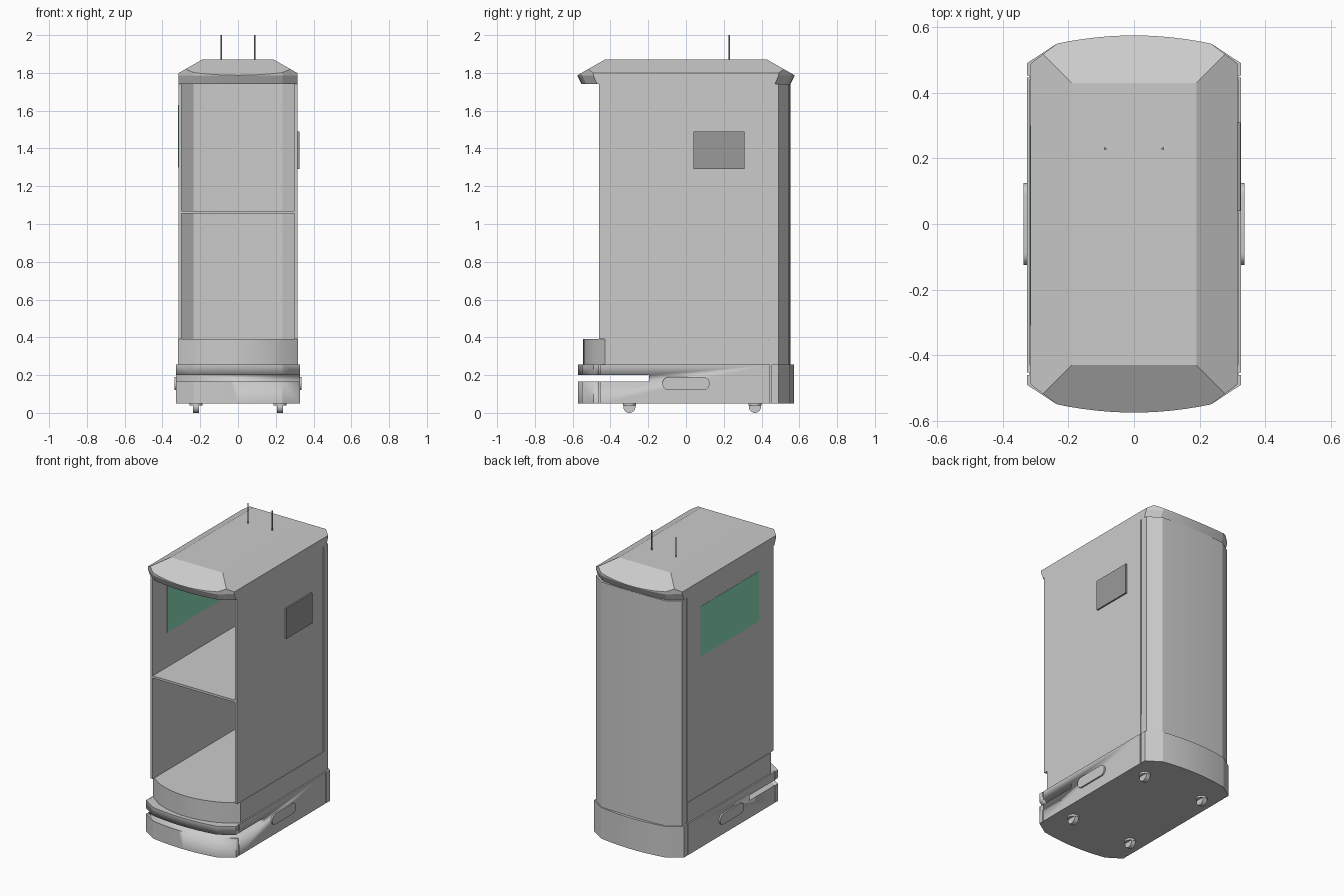
import bpy, bmesh, math
from mathutils import Matrix, Vector

if "Cube" in bpy.data.objects:
    bpy.data.objects.remove(bpy.data.objects["Cube"])


def finish(name, bm, mat=None, angle=15):
    bmesh.ops.recalc_face_normals(bm, faces=bm.faces[:])
    me = bpy.data.meshes.new(name)
    bm.to_mesh(me)
    bm.free()
    ob = bpy.data.objects.new(name, me)
    bpy.context.collection.objects.link(ob)
    if mat:
        me.materials.append(mat)
    bpy.ops.object.select_all(action='DESELECT')
    ob.select_set(True)
    bpy.context.view_layer.objects.active = ob
    bpy.ops.object.shade_smooth_by_angle(angle=math.radians(angle))
    return ob


def material(name, col):
    m = bpy.data.materials.new(name)
    m.diffuse_color = (*col, 1)
    m.use_nodes = True
    m.node_tree.nodes["Principled BSDF"].inputs["Base Color"].default_value = m.diffuse_color
    return m


def bow(y_edge, y_mid, half=0.235, n=6):
    """Half of a shallow bow, from its corner to the centre line."""
    return [(half * (1 - i / n), y_mid + (y_edge - y_mid) * (1 - i / n) ** 2)
            for i in range(n + 1)]


def mirrored(half):
    """Complete a right-hand half outline with its left-hand copy."""
    return half + [(-x, y) for x, y in reversed(half) if abs(x) > 1e-5]


def loft(loop, rings):
    """Closed solid through (z, y scale) copies of an outline."""
    bm = bmesh.new()
    vs = [[bm.verts.new((x, y * s, z)) for x, y in loop] for z, s in rings]
    n = len(loop)
    for a, b in zip(vs, vs[1:]):
        for i in range(n):
            bm.faces.new((a[i], a[(i + 1) % n], b[(i + 1) % n], b[i]))
    bm.faces.new(vs[0])
    bm.faces.new(vs[-1])
    return bm


def prism(name, loop, z0, z1, mat=None):
    return finish(name, loft(loop, [(z0, 1), (z1, 1)]), mat)


def box(name, lo, hi, mat=None):
    return prism(name, [(lo[0], lo[1]), (hi[0], lo[1]), (hi[0], hi[1]), (lo[0], hi[1])],
                 lo[2], hi[2], mat)


def cylinder(name, r, depth, loc, axis='Z', mat=None, segs=32):
    bm = bmesh.new()
    m = Matrix.Translation(loc)
    if axis == 'X':
        m = m @ Matrix.Rotation(math.pi / 2, 4, 'Y')
    bmesh.ops.create_cone(bm, cap_ends=True, segments=segs, radius1=r, radius2=r,
                          depth=depth, matrix=m)
    return finish(name, bm, mat, 30)


dark = material("dark_grey", (0.32, 0.32, 0.32))
green = material("green_display", (0.25, 0.70, 0.48))

# Lower base with side panel seams
W, G = 0.327, 0.318
front = bow(-0.55, -0.572)[::-1]
base_half = front + [(W, -0.49), (W, -0.46), (G, -0.46), (G, -0.453), (W, -0.453),
                     (W, 0.446), (G, 0.446), (G, 0.453), (W, 0.453), (W, 0.49)] + bow(0.55, 0.572)
base = prism("lower_base", mirrored(base_half), 0.05, 0.255)

# Open sensor slot through the front of the base
cutter = box("slot_cutter", (-0.5, -0.7, 0.165), (0.5, -0.195, 0.20))
cutter.hide_render = True
mod = base.modifiers.new("slot", 'BOOLEAN')
mod.operation, mod.solver, mod.object = 'DIFFERENCE', 'EXACT', cutter
bpy.context.view_layer.objects.active = base
bpy.ops.object.modifier_apply(modifier=mod.name)
bpy.data.objects.remove(cutter)

# Upper base, running back into the rear panel
back = bow(0.545, 0.553)
upper_half = bow(-0.49, -0.545)[::-1] + [(0.318, -0.43), (0.318, 0.44), (0.315, 0.44),
                                         (0.315, 0.49)] + back
prism("upper_base", mirrored(upper_half), 0.255, 0.39)

# Cabinet shell: U-shaped wall, open at the front, with rear panel seams
outer_half = [(0.315, -0.46), (0.315, 0.438), (0.310, 0.438), (0.310, 0.444),
              (0.315, 0.444), (0.315, 0.49)] + back
inner_half = [(0.30, -0.46), (0.30, 0.482)] + bow(0.53, 0.538)
inner = mirrored(inner_half)
prism("cabinet_shell", mirrored(outer_half) + inner[::-1], 0.39, 1.74)

# Shelf
prism("shelf", inner, 1.055, 1.07)

# Lid: outline cut by four sloping planes into a hipped top
lid_half = bow(-0.55, -0.575)[::-1] + [(0.315, -0.49), (0.315, 0.49)] + bow(0.55, 0.575)
bm = loft(mirrored(lid_half), [(1.74, 0.96), (1.785, 1), (1.87, 1)])
for co, no in [((0.19, 0, 1.87), (0.57, 0, 1)), ((-0.19, 0, 1.87), (-0.57, 0, 1)),
               ((0, 0.43, 1.87), (0, 0.57, 1)), ((0, -0.43, 1.87), (0, -0.57, 1))]:
    res = bmesh.ops.bisect_plane(bm, geom=bm.verts[:] + bm.edges[:] + bm.faces[:], dist=1e-5,
                                 plane_co=co, plane_no=Vector(no).normalized(), clear_outer=True)
    rim = [e for e in res['geom_cut'] if isinstance(e, bmesh.types.BMEdge) and e.is_boundary]
    bmesh.ops.edgeloop_fill(bm, edges=rim)
finish("lid", bm)

# Side displays
box("right_tablet", (0.305, 0.04, 1.29), (0.325, 0.31, 1.49), dark)
box("left_display", (-0.3165, -0.31, 1.30), (-0.2985, 0.30, 1.63), green)

for side, sx in (("left", -1), ("right", 1)):
    # Pill-shaped side bumper
    bm = bmesh.new()
    pts = []
    for cy, a0 in ((0.09, -90), (-0.09, 90)):
        for i in range(13):
            a = math.radians(a0 + i * 15)
            pts.append((cy + 0.035 * math.cos(a), 0.155 + 0.035 * math.sin(a)))
    face = bm.faces.new([bm.verts.new((sx * 0.322, y, z)) for y, z in pts])
    ext = bmesh.ops.extrude_face_region(bm, geom=[face], use_keep_orig=True)
    bmesh.ops.translate(bm, vec=(sx * 0.015, 0, 0),
                        verts=[v for v in ext['geom'] if isinstance(v, bmesh.types.BMVert)])
    finish(side + "_side_bumper", bm, None, 30)

    # Antenna
    cylinder(side + "_antenna", 0.004, 0.14, (sx * 0.088, 0.23, 1.93), 'Z', dark, 12)

    # Casters
    for end, y in (("front", -0.30), ("rear", 0.365)):
        cylinder(f"{end}_{side}_caster_plate", 0.034, 0.015, (sx * 0.222, y, 0.0455))
        cylinder(f"{end}_{side}_caster_wheel", 0.032, 0.03, (sx * 0.222, y, 0.032), 'X')
